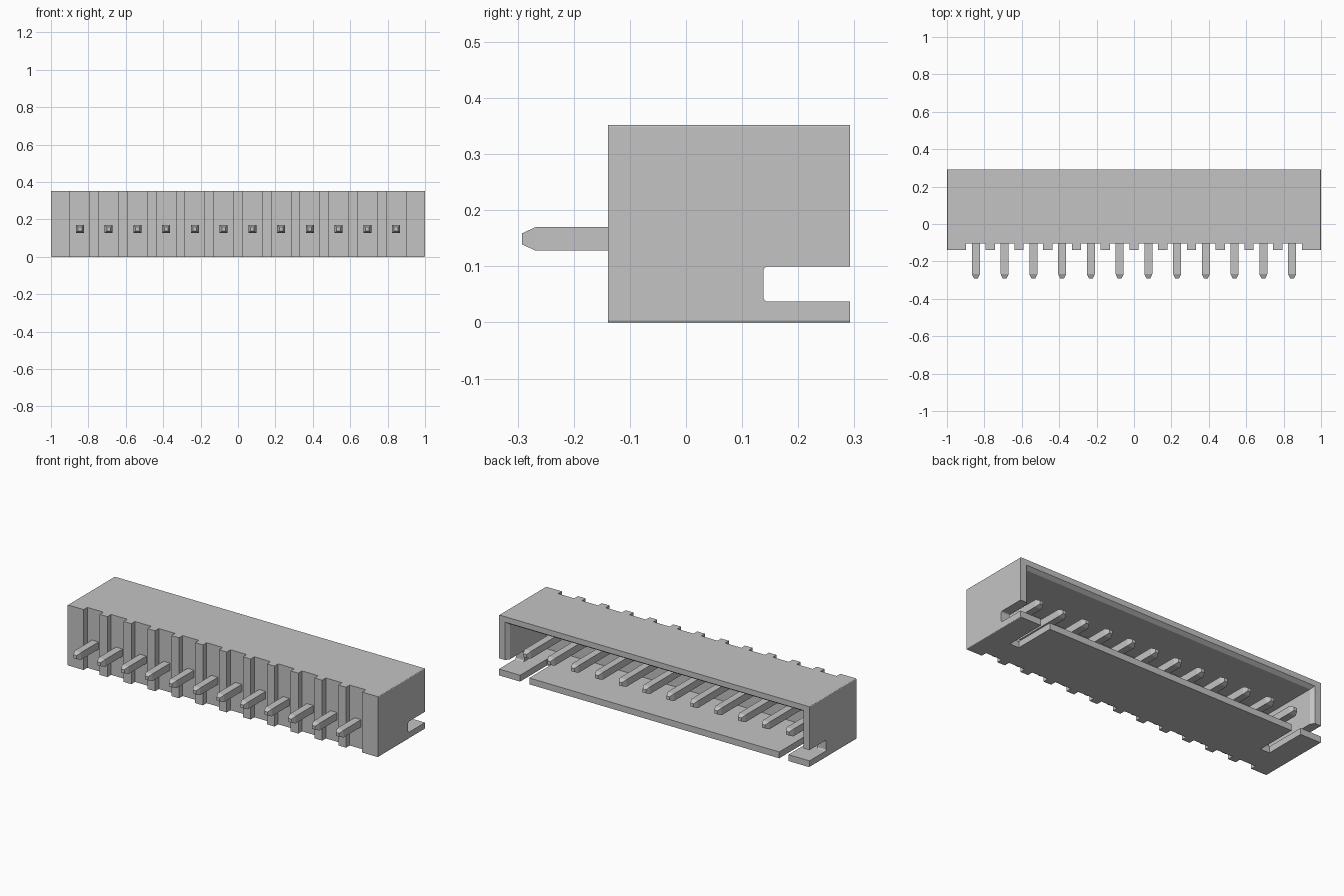
import bpy
import bmesh

cube = bpy.data.objects.get("Cube")
if cube:
    bpy.data.objects.remove(cube, do_unlink=True)

PITCH, PINS = 0.1537, 12
FRONT, BACK, HEIGHT = -0.139, 0.292, 0.352
GROOVE_Y, FLOOR_Y, BASE_Z = -0.105, -0.06, 0.037
PIN_Z = 0.149

grey = bpy.data.materials.new("light grey")
grey.use_nodes = True
COLOUR = (0.55, 0.55, 0.55, 1)
grey.diffuse_color = COLOUR
bsdf = next(n for n in grey.node_tree.nodes if n.type == "BSDF_PRINCIPLED")
bsdf.inputs["Base Color"].default_value = COLOUR


def loft(name, sections):
    """Solid through rectangles (y, x0, x1, z0, z1) stacked along y."""
    bm = bmesh.new()
    rings = [[bm.verts.new(p) for p in
              ((x0, y, z0), (x1, y, z0), (x1, y, z1), (x0, y, z1))]
             for y, x0, x1, z0, z1 in sections]
    bm.faces.new(rings[0])
    bm.faces.new(rings[-1][::-1])
    for a, b in zip(rings, rings[1:]):
        for i in range(4):
            j = (i + 1) % 4
            bm.faces.new((a[i], b[i], b[j], a[j]))
    bmesh.ops.recalc_face_normals(bm, faces=bm.faces)
    mesh = bpy.data.meshes.new(name)
    bm.to_mesh(mesh)
    bm.free()
    mesh.materials.append(grey)
    obj = bpy.data.objects.new(name, mesh)
    bpy.context.collection.objects.link(obj)
    return obj


def box(name, x0, x1, y0, y1, z0, z1):
    return loft(name, [(y0, x0, x1, z0, z1), (y1, x0, x1, z0, z1)])


def bevel(obj, width, test):
    """Bevel the edges whose midpoint and direction pass the test."""
    bm = bmesh.new()
    bm.from_mesh(obj.data)
    edges = [e for e in bm.edges
             if test((e.verts[0].co + e.verts[1].co) / 2,
                     e.verts[1].co - e.verts[0].co)]
    bmesh.ops.bevel(bm, geom=edges, offset=width, segments=3,
                    profile=0.5, affect="EDGES")
    bm.to_mesh(obj.data)
    bm.free()


def cut(obj, cutter):
    cutter.hide_render = True
    mod = obj.modifiers.new("cut", "BOOLEAN")
    mod.operation, mod.solver, mod.object = "DIFFERENCE", "EXACT", cutter
    bpy.context.view_layer.objects.active = obj
    bpy.ops.object.modifier_apply(modifier=mod.name)
    bpy.data.objects.remove(cutter, do_unlink=True)


# Housing shell with slightly softened long corners
housing = box("housing", -1, 1, FRONT, BACK, 0, HEIGHT)
bevel(housing, 0.004, lambda m, d: abs(d.y) > 0.1 and abs(d.x) < 0.01)

# Cavity open to the back, flaring at the top and side rims
W, T = 0.945, 0.305
cut(housing, loft("cavity_cutter", [
    (FLOOR_Y, -W, W, BASE_Z, T),
    (BACK - 0.022, -W, W, BASE_Z, T),
    (BACK + 0.022, -W - 0.03, W + 0.03, BASE_Z, T + 0.03)]))

# Side notches with rounded inner corners
notch = box("notch_cutter", -1.1, 1.1, 0.138, 0.4, BASE_Z, 0.10)
bevel(notch, 0.008, lambda m, d: abs(d.x) > 1 and m.y < 0.2)
cut(housing, notch)

# Slots through the bottom plate
for side in (-1, 1):
    xs = sorted((side * 0.805, side * 0.864))
    cut(housing, box("slot_cutter", *xs, 0.045, 0.4, -0.1, 0.06))

pin_xs = [(i - (PINS - 1) / 2) * PITCH for i in range(PINS)]

# Vertical grooves in the front wall, one per pin
for x in pin_xs:
    cut(housing, box("groove_cutter", x - 0.052, x + 0.052,
                     FRONT - 0.1, GROOVE_Y, -0.1, HEIGHT + 0.1))

# Square contact pins with tapered tips
for i, x in enumerate(pin_xs):
    loft(f"contact_pin_{i + 1}", [
        (y, x - r, x + r, PIN_Z - r, PIN_Z + r)
        for y, r in ((-0.292, 0.010), (-0.268, 0.021),
                     (0.25, 0.021), (0.274, 0.010))])
